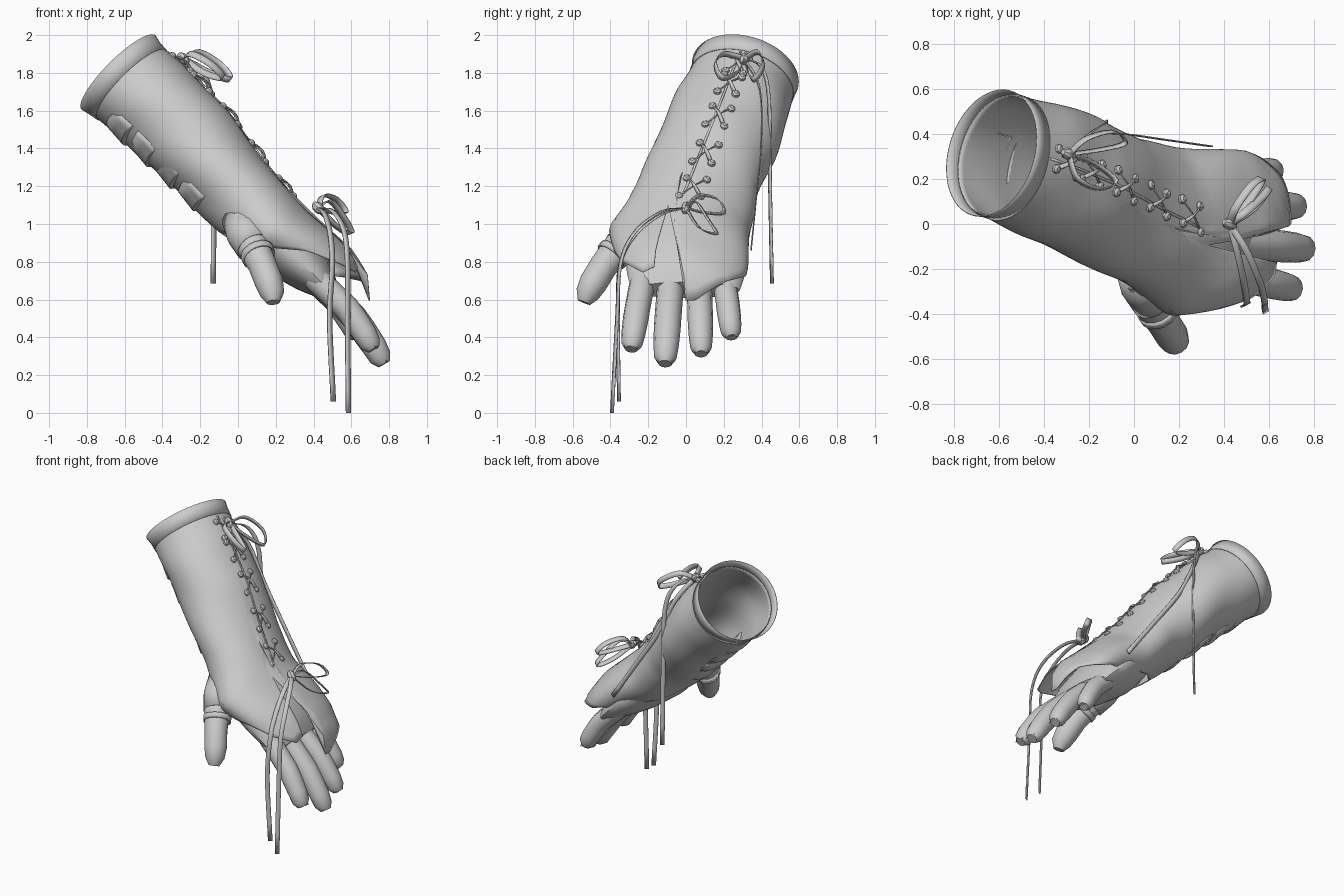
import bpy, bmesh, math
from mathutils import Vector as V

if "Cube" in bpy.data.objects:
    bpy.data.objects.remove(bpy.data.objects["Cube"])

# glove sections: u = z - x along the arm, then centre of x+z, half thickness, y centre, half width, skew
GLOVE = [(2.46, 1.17, .258, .318, .262, .35), (2.36, 1.17, .254, .305, .265, .35),
         (2.05, 1.195, .254, .245, .295, .3), (1.65, 1.195, .243, .165, .312, .22),
         (1.2, 1.165, .216, .06, .315, .1), (.98, 1.155, .206, .012, .342, .04),
         (.8, 1.15, .198, -.03, .372, 0), (.48, 1.22, .17, -.025, .352, 0),
         (.27, 1.25, .15, -.015, .335, 0), (.05, 1.23, .13, -.01, .3, 0), (-.12, 1.16, .085, 0, .26, 0)]
PALM = [(1.2, 1.13, .13, .02, .2, 0), (.8, 1.1, .16, -.02, .3, 0), (.5, 1.125, .145, 0, .32, 0),
        (.3, 1.135, .11, 0, .31, 0), (.17, 1.13, .06, 0, .285, 0)]
# where the glove ends at each angle (0 = back of hand, 90 = little finger side)
HEM = [(-180, 1.06), (-150, 1.0), (-130, .8), (-90, .5), (-72, .28), (-45, .12), (-30, .14),
       (-20, .42), (-9, .8), (-5, .3), (0, -.1), (12, -.1), (50, .05), (90, .2),
       (110, .35), (140, .8), (180, 1.06)]


def table(rows, x):
    rows = sorted(rows)
    x = min(max(x, rows[0][0]), rows[-1][0])
    for a, b in zip(rows, rows[1:]):
        if x <= b[0]:
            f = (x - a[0]) / (b[0] - a[0])
            return [p + (q - p) * f for p, q in zip(a[1:], b[1:])]


def surf(u, deg, off=0, rows=GLOVE):
    c, h, cy, hw, k = table(rows, u)
    s, d = math.sin(math.radians(deg)), math.cos(math.radians(deg))
    lat = (hw + off) * s
    total, v = c + 1.414 * (h + off) * d, u - k * lat
    return V(((total - v) / 2, cy + lat, (total + v) / 2))


def grid(name, rows, closed=False, caps=False, thick=0):
    bm = bmesh.new()
    vs = [[bm.verts.new(p) for p in r] for r in rows]
    n = len(rows[0])
    for a, b in zip(vs, vs[1:]):
        for j in range(n if closed else n - 1):
            bm.faces.new((a[j], a[(j + 1) % n], b[(j + 1) % n], b[j]))
    if caps:
        bm.faces.new(vs[0])
        bm.faces.new(vs[-1])
    bmesh.ops.recalc_face_normals(bm, faces=bm.faces)
    me = bpy.data.meshes.new(name)
    bm.to_mesh(me)
    bm.free()
    ob = bpy.data.objects.new(name, me)
    bpy.context.collection.objects.link(ob)
    if thick:
        m = ob.modifiers.new("thickness", 'SOLIDIFY')
        m.thickness, m.offset = thick, 0
    return ob


def smooth(pts, n=5):
    p = [V(q) for q in pts]
    p = [2 * p[0] - p[1]] + p + [2 * p[-1] - p[-2]]
    out = []
    for a, b, c, d in zip(p, p[1:], p[2:], p[3:]):
        for i in range(n):
            t = i / n
            out.append(.5 * (2 * b + (c - a) * t + (2 * a - 5 * b + 4 * c - d) * t * t
                             + (3 * b - a - 3 * c + d) * t ** 3))
    return out + [p[-2]]


def tube(name, pts, radii, n=12, caps=True, thick=0):
    pts = [V(p) for p in pts]
    rows = []
    for i, p in enumerate(pts):
        t = (pts[min(i + 1, len(pts) - 1)] - pts[max(i - 1, 0)]).normalized()
        a = t.cross(V((.7, 0, .7))).normalized()
        b = t.cross(a)
        rows.append([p + radii[i] * (a * math.cos(j * math.tau / n) + b * math.sin(j * math.tau / n))
                     for j in range(n)])
    return grid(name, rows, True, caps, thick)


def ribbon(name, pts, side, width=.03, n=4):
    s = V(side).normalized() * width / 2
    return grid(name, [[p - s, p + s] for p in smooth(pts, n)], thick=.006)


# laced sleeve covering the forearm and the back of the hand
angles = [i * 5 for i in range(-36, 36)]
N = 34
rows = []
for i in range(N + 1):
    ring = []
    for a in angles:
        u = 2.36 + (table(HEM, a)[0] - 2.36) * i / N
        fold = .005 * math.sin(9 * u + math.radians(3 * a)) * min(1, 3 * (2.36 - u))
        ring.append(surf(u, a, fold))
    rows.append(ring)
grid("sleeve", rows, True, thick=.006)

# turned cuff at the top
grid("cuff", [[surf(u, a, o) for a in angles] for u, o in
              ((2.3, .005), (2.37, .01), (2.435, .018))], True, thick=.004)

# overlapping panels down the underside
for k, u in enumerate((2.2, 1.96, 1.72, 1.48)):
    grid(f"underside_panel_{k}", [[surf(u - d, a, o * (1 - ((a - 190) / 40) ** 4) + .001)
         for a in range(150, 231, 8)]
         for d, o in ((0, 0), (.08, .008), (.17, .017), (.19, .0))], thick=.002)

# bare hand
grid("palm", [[surf(1.2 - 1.03 * i / 12, a, 0, PALM) for a in range(0, 360, 15)]
              for i in range(13)], True, True)
fingers = {"index": ((.40, -.225, .72), (.71, -.288, .355), .068),
           "middle": ((.42, -.08, .70), (.765, -.11, .28), .071),
           "ring": ((.41, .07, .70), (.73, .08, .33), .067),
           "little": ((.38, .2, .72), (.625, .24, .415), .063)}
for name, (a, b, r) in fingers.items():
    a, b = V(a), V(b)
    up = V((.7, 0, .7))
    steps = ((0, 0, 1), (.25, .015, 1), (.5, .028, 1), (.65, .022, 1), (.85, .012, .94),
             (.97, 0, .84), (1.04, -.005, .5))
    tube(name + "_finger", [a.lerp(b, t) + up * l for t, l, _ in steps], [r * k for *_, k in steps])
    # finger nail
    d = (b - a).normalized()
    w = d.cross(up).normalized() * r * .55
    tip = b + up * r * .7
    grid(name + "_nail", [[tip - up * (.02 * abs(s) + max(q, 0) * .8) + d * q + w * s
                           for s in (-1, -.4, .4, 1)] for q in (-.07, -.01, .025)], thick=.005)

# thumb with its glove gusset and band
thumb = [(.03, -.22, 1.0), (.085, -.36, .87), (.13, -.435, .78), (.165, -.49, .69),
         (.182, -.522, .63), (.187, -.54, .585)]
tube("thumb", thumb, [.1, .085, .075, .075, .064, .036], 14)
tube("thumb_gusset", [(.0, -.18, 1.03), (.04, -.27, .95), (.085, -.345, .875)], [.085, .1, .094], 16,
     False, .006)
tube("thumb_band", [(.1, -.375, .85), (.112, -.397, .825)], [.088, .086], 16, False, .01)

# seam under the lacing
grid("lace_seam", [[surf(2.28 - i * .074, a, .006) for a in (-1, 1)] for i in range(20)], thick=.004)

# crossed laces with eyelets
for k, (u, deg) in enumerate(((2.14, 2), (1.93, 2), (1.61, 3), (1.27, 5), (.94, 6))):
    for s in (-1, 1):
        path = [surf(u + .08, deg - s * 8, .008), surf(u, deg, .024 + .005 * s),
                surf(u - .08, deg + s * 8, .008)]
        ribbon(f"lace_{k}_{s}", path, (.5, .8 * s, -.5), .034, 3)
        for e in (-1, 1):
            p, q = surf(u + e * .085, deg + s * 9), surf(u + e * .085, deg + s * 9, .022)
            tube(f"eyelet_{k}_{s}_{e}", [p, p.lerp(q, .6), q], [.022, .02, .01], 8)

# bows: knot plus two loops each
bows = {"upper": ((-.29, .31, 1.875),
                  ([(-.25, .2, 1.9), (-.15, .155, 1.85), (-.08, .19, 1.775), (-.18, .27, 1.8)], (.5, .3, .7)),
                  ([(-.21, .38, 1.91), (-.09, .41, 1.84), (-.04, .36, 1.765), (-.15, .33, 1.8)], (.5, -.3, .7))),
        "lower": ((.425, 0, 1.085),
                  ([(.45, .07, 1.15), (.52, .17, 1.13), (.57, .2, 1.06), (.51, .1, 1.06)], (.7, -.3, .3)),
                  ([(.49, .05, 1.12), (.57, .12, 1.02), (.6, .16, .95), (.53, .07, .98)], (.7, -.5, .3)))}
for name, (k, *loops) in bows.items():
    tube(name + "_knot", [V(k) + V((x, -x * .4, -x)) for x in (-.025, -.012, .012, .025)],
         [.012, .026, .026, .012], 8)
    for i, (pts, side) in enumerate(loops):
        ribbon(f"{name}_bow_loop_{i}", [k] + pts + [k], side, .036)

# loose ribbon tails
tails = [([(.425, 0, 1.085), (.5, -.12, 1.07), (.56, -.26, .97), (.58, -.345, .8), (.58, -.365, .5),
           (.585, -.392, 0.0)], (.85, .5, 0)),
         ([(.425, 0, 1.085), (.46, -.13, 1.05), (.49, -.27, .94), (.5, -.35, .78), (.485, -.36, .5),
           (.505, -.355, .06)], (.85, .5, 0)),
         ([(-.29, .31, 1.875), (-.2, .4, 1.83), (-.14, .44, 1.65), (-.13, .445, 1.2),
           (-.13, .455, .685)], (.85, .5, 0)),
         ([(-.29, .31, 1.875), (-.19, .39, 1.72), (-.06, .4, 1.45), (.13, .375, 1.17),
           (.34, .345, .87)], (.6, 0, .6))]
for i, (pts, side) in enumerate(tails):
    ribbon(f"ribbon_tail_{i}", pts, side, .03)

# smooth shading with crisp folds
for ob in bpy.data.objects:
    ob.select_set(True)
    bpy.context.view_layer.objects.active = ob
bpy.ops.object.shade_smooth_by_angle(angle=math.radians(35))
